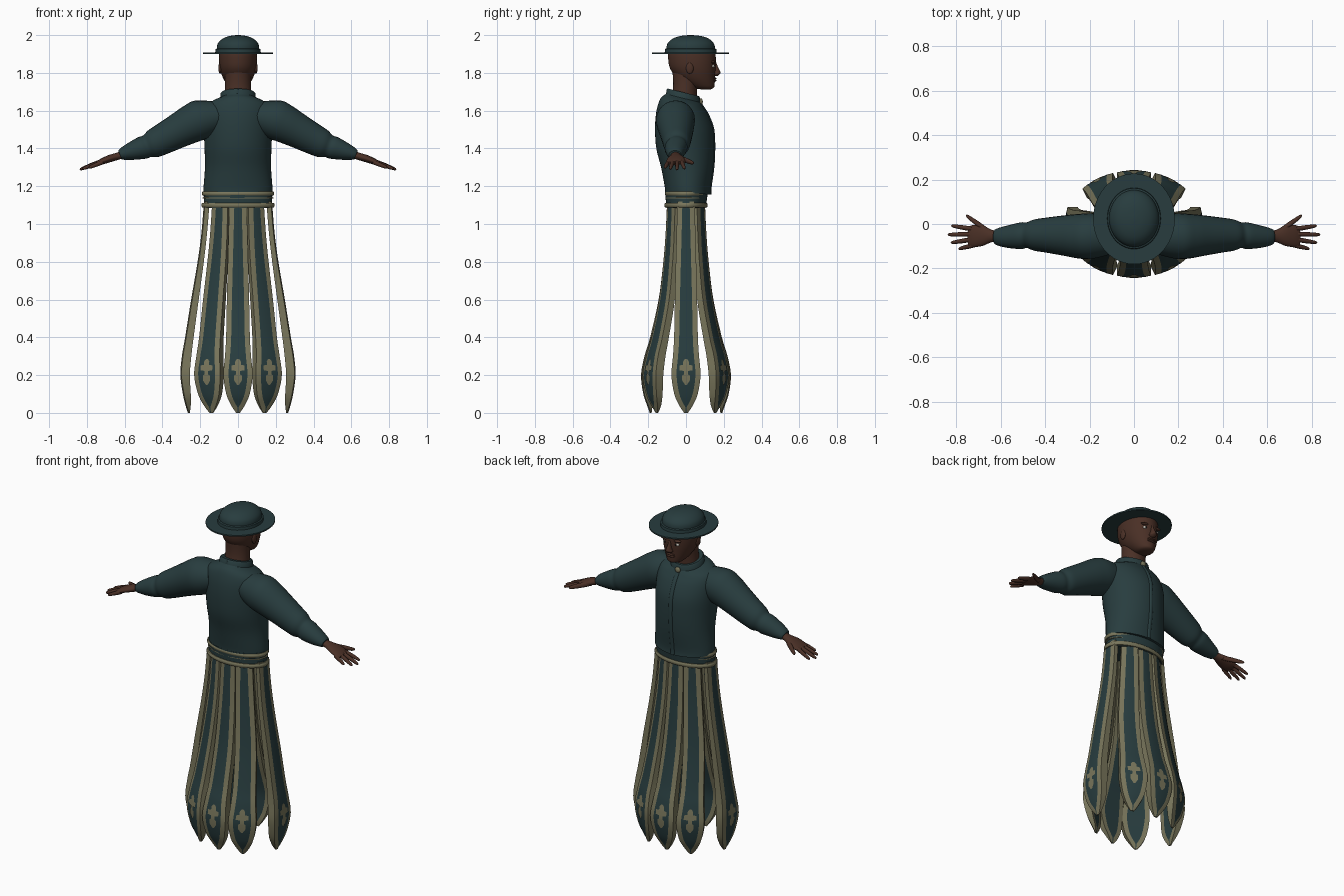
import bpy, bmesh, math
from mathutils import Vector

if "Cube" in bpy.data.objects:
    bpy.data.objects.remove(bpy.data.objects["Cube"])


def material(name, rgb):
    m = bpy.data.materials.new(name)
    m.use_nodes = True
    m.diffuse_color = (*rgb, 1)
    m.node_tree.nodes["Principled BSDF"].inputs["Base Color"].default_value = (*rgb, 1)
    return m


TEAL = material("dark teal cloth", (0.021, 0.046, 0.049))
GOLD = material("dull gold trim", (0.19, 0.18, 0.105))
SKIN = material("brown skin", (0.068, 0.029, 0.019))
WHITE = material("eye white", (0.55, 0.53, 0.47))
DARK = material("dark iris", (0.01, 0.008, 0.007))


def finish(name, bm, mats, angle=45):
    bmesh.ops.recalc_face_normals(bm, faces=bm.faces)
    mesh = bpy.data.meshes.new(name)
    bm.to_mesh(mesh)
    bm.free()
    for m in mats:
        mesh.materials.append(m)
    mesh.shade_smooth()
    mesh.set_sharp_from_angle(angle=math.radians(angle))
    obj = bpy.data.objects.new(name, mesh)
    bpy.context.collection.objects.link(obj)
    return obj


def smooth_rows(rows, k=4):
    """Resample rows of numbers with a Catmull-Rom spline."""
    out = []
    for i in range(len(rows) - 1):
        quad = (rows[max(i - 1, 0)], rows[i], rows[i + 1], rows[min(i + 2, len(rows) - 1)])
        for s in range(k):
            t = s / k
            out.append([b + 0.5 * t * (c - a + t * (2 * a - 5 * b + 4 * c - d + t * (3 * (b - c) + d - a)))
                        for a, b, c, d in zip(*quad)])
    return out + [list(rows[-1])]


def loft(name, rings, mat, n=32, angle=45):
    """Skin closed rings, each given as centre, half-axis u, half-axis v."""
    bm = bmesh.new()
    loops = []
    for c, u, v in rings:
        loops.append([bm.verts.new(Vector(c) + Vector(u) * math.cos(a) + Vector(v) * math.sin(a))
                      for a in (math.tau * i / n for i in range(n))])
    for p, q in zip(loops, loops[1:]):
        for i in range(n):
            j = (i + 1) % n
            bm.faces.new((p[i], p[j], q[j], q[i]))
    bm.faces.new(loops[0])
    bm.faces.new(loops[-1])
    return finish(name, bm, [mat], angle)


def upright(name, rows, mat, k=4, angle=45):
    """Rows: height, half width, y centre, half depth, front-to-back tilt."""
    if k > 1:
        rows = smooth_rows(rows, k)
    return loft(name, [((0, y, z), (rx, 0, 0), (0, ry, ry * t)) for z, rx, y, ry, t in rows], mat, 48, angle)


def limb(name, rows, mat, side, lean=0.38, n=24):
    """Rows: x, y, z, half depth along y, half height."""
    rings = [((side * x, y, z), (0, ry, 0), (side * lean * rz, 0, rz))
             for x, y, z, ry, rz in smooth_rows(rows)]
    return loft(name, rings, mat, n)


def ball(name, centre, size, mat):
    bm = bmesh.new()
    bmesh.ops.create_uvsphere(bm, u_segments=20, v_segments=12, radius=1)
    for v in bm.verts:
        v.co = Vector(centre) + Vector(a * b for a, b in zip(v.co, size))
    return finish(name, bm, [mat], 90)


# Jacket body with raised collar
torso = [(1.165, .183, .01, .12, -.08), (1.2, .182, .008, .122, -.04), (1.3, .175, .006, .138, 0),
         (1.4, .177, -.004, .153, 0), (1.5, .181, -.01, .154, 0), (1.58, .18, -.021, .138, -.02),
         (1.63, .165, -.028, .118, -.08), (1.655, .125, -.026, .104, -.16), (1.668, .092, -.018, .09, -.22),
         (1.69, .082, -.014, .08, -.24)]
upright("jacket_body", torso, TEAL)
upright("collar", [(1.655, .096, -.016, .091, -.22), (1.69, .092, -.015, .088, -.24),
                   (1.697, .086, -.014, .082, -.24)], TEAL, 1)

# Front closing strip and clasp
strip = [((0, y + ry - .001, z + t * ry), (.012, 0, 0), (0, .007, 0))
         for z, rx, y, ry, t in smooth_rows(torso[:-1])]
loft("closing_strip", strip, TEAL, 12)
ball("collar_clasp", (0, .079, 1.648), (.017, .01, .017), GOLD)

# Belt: dark band between two trims
upright("belt_band", [(1.085, .18, 0, .104, 0), (1.175, .182, .003, .114, 0)], TEAL, 1)
for name, z, h, grow in (("belt_top_trim", 1.161, .011, .005), ("belt_middle_trim", 1.138, .004, .001),
                         ("belt_bottom_trim", 1.1, .012, .008)):
    upright(name, [(z - h, .181 + grow, 0, .102 + grow, 0), (z - h / 2, .186 + grow, 0, .107 + grow, 0),
                   (z + h / 2, .186 + grow, 0, .107 + grow, 0), (z + h, .181 + grow, 0, .102 + grow, 0)], GOLD, 1)

# Skirt panels: height, outer half width, outer half depth, panel half width, thickness
PANEL = smooth_rows([(1.12, .18, .1, .046, .03), (.95, .194, .108, .05, .03), (.8, .214, .12, .054, .033),
                     (.6, .248, .145, .059, .04), (.4, .28, .19, .063, .045), (.3, .297, .22, .069, .05),
                     (.2, .305, .238, .077, .05), (.1, .292, .226, .062, .042), (.04, .278, .206, .036, .028),
                     (0, .265, .192, .01, .01)], 5)


def panel_row(z):
    for a, b in zip(PANEL, PANEL[1:]):
        if b[0] <= z <= a[0]:
            t = (a[0] - z) / (a[0] - b[0])
            return [p + (q - p) * t for p, q in zip(a, b)]


def panel_point(row, angle, u, depth):
    z, rx, ry = row[:3]
    c, s = math.cos(angle), math.sin(angle)
    normal = Vector((c / .3, s / .235, 0)).normalized()
    along = Vector((-normal.y, normal.x, 0))
    return Vector((c * rx, s * ry, z)) + along * u - normal * depth


def skirt_panel(name, angle):
    bm = bmesh.new()
    loops = []
    for row in PANEL:
        hw, th = row[3:]
        inner = max(hw - .027, hw * .12)
        us = (-hw, -inner, inner, hw)
        loop = [panel_point(row, angle, u, .006 if abs(u) == hw else 0) for u in us]
        loop += [panel_point(row, angle, u, th) for u in reversed(us)]
        loops.append([bm.verts.new(p) for p in loop])
    for p, q in zip(loops, loops[1:]):
        for i in range(8):
            j = (i + 1) % 8
            bm.faces.new((p[i], p[j], q[j], q[i])).material_index = 0 if i in (1, 5) else 1
    bm.faces.new(loops[0])
    bm.faces.new(loops[-1]).material_index = 1
    finish(name, bm, [TEAL, GOLD], 50)


# Painted cross emblem: height, half width
EMBLEM = [(.285, .006), (.272, .015), (.255, .015), (.251, .035), (.226, .035), (.222, .011),
          (.203, .011), (.198, .021), (.172, .021), (.148, .005)]


def emblem(name, angle):
    bm = bmesh.new()
    pairs = [[bm.verts.new(panel_point(panel_row(z), angle, u, -.004)) for u in (-w, w)] for z, w in EMBLEM]
    for (a, b), (c, d) in zip(pairs, pairs[1:]):
        bm.faces.new((a, b, d, c))
    bmesh.ops.solidify(bm, geom=bm.faces[:], thickness=.004)
    finish(name, bm, [GOLD], 30)


for i, deg in enumerate((0, 57, 90, 123, 180, 237, 270, 303)):
    skirt_panel(f"skirt_panel_{i + 1}", math.radians(deg))
    emblem(f"cross_emblem_{i + 1}", math.radians(deg))

# Arms and hands
SLEEVE = [(.1, -.05, 1.575, .085, .075), (.19, -.055, 1.555, .102, .098), (.25, -.055, 1.53, .1, .095),
          (.32, -.052, 1.493, .09, .086), (.4, -.05, 1.45, .078, .077), (.45, -.05, 1.425, .07, .07),
          (.48, -.05, 1.412, .058, .057), (.51, -.053, 1.402, .06, .056), (.57, -.057, 1.383, .05, .043),
          (.61, -.058, 1.371, .04, .031), (.625, -.058, 1.365, .033, .024)]
PALM = [(.6, -.056, 1.37, .024, .018), (.64, -.054, 1.358, .028, .018), (.68, -.052, 1.346, .046, .018),
        (.72, -.054, 1.331, .05, .015), (.745, -.056, 1.322, .044, .009)]
FINGERS = {  # base and tip
    "little": ((.715, -.094, 1.328), (.79, -.112, 1.298)),
    "ring": ((.73, -.07, 1.328), (.824, -.084, 1.291)),
    "middle": ((.735, -.046, 1.328), (.838, -.048, 1.288)),
    "index": ((.73, -.022, 1.329), (.822, -.008, 1.293)),
    "thumb": ((.66, -.03, 1.348), (.755, .038, 1.322)),
}
for side, label in ((1, "left"), (-1, "right")):
    limb(label + "_sleeve", SLEEVE, TEAL, side)
    limb(label + "_palm", PALM, SKIN, side)
    for finger, (a, b) in FINGERS.items():
        a, b = Vector(a), Vector(b)
        r = .0135 if finger == "thumb" else .0105
        rows = [(*a.lerp(b, t), r * s, r * s) for t, s in ((0, 1), (.4, 1), (.8, .8), (.95, .55), (1, .15))]
        limb(f"{label}_{finger}_finger", rows, SKIN, side, n=12)

# Neck, head and face
upright("neck", [(1.64, .074, -.012, .07, -.2), (1.7, .07, -.006, .064, -.1),
                 (1.76, .068, -.002, .066, 0), (1.84, .07, 0, .075, 0)], SKIN)
upright("head", [(1.713, .02, .105, .025, 0), (1.72, .042, .098, .05, .05), (1.74, .06, .08, .072, .08),
                 (1.775, .08, .055, .099, .05), (1.82, .095, .037, .12, 0), (1.87, .1, .032, .126, 0),
                 (1.915, .096, .03, .122, 0), (1.95, .07, .03, .09, 0)], SKIN)
upright("nose", [(1.783, .01, .154, .012, 0), (1.793, .021, .158, .02, 0), (1.805, .016, .16, .022, 0),
                 (1.83, .01, .155, .015, 0), (1.855, .008, .15, .01, 0)], SKIN)
for z in (1.76, 1.771):
    ball("lip", (0, .147, z), (.028, .014, .007), SKIN)
for side, label in ((1, "left"), (-1, "right")):
    ball(label + "_eye", (side * .037, .142, 1.836), (.017, .009, .009), WHITE)
    ball(label + "_iris", (side * .037, .149, 1.836), (.006, .004, .006), DARK)
    ball(label + "_brow", (side * .04, .143, 1.857), (.027, .013, .008), SKIN)
    ball(label + "_ear", (side * .095, .02, 1.825), (.009, .02, .03), SKIN)

# Hat: flat brim, band and domed crown
upright("hat_brim", [(1.901, .184, .023, .204, 0), (1.909, .184, .023, .204, 0)], TEAL, 1)
upright("hat_band", [(1.905, .121, .025, .138, 0), (1.926, .119, .025, .136, 0), (1.93, .11, .025, .128, 0)], TEAL, 1)
upright("hat_crown", [(1.905, .11, .025, .126, 0), (1.935, .112, .025, .128, 0), (1.96, .104, .025, .12, 0),
                      (1.982, .08, .025, .094, 0), (1.995, .046, .025, .055, 0), (2.0, .008, .025, .01, 0)], TEAL)
